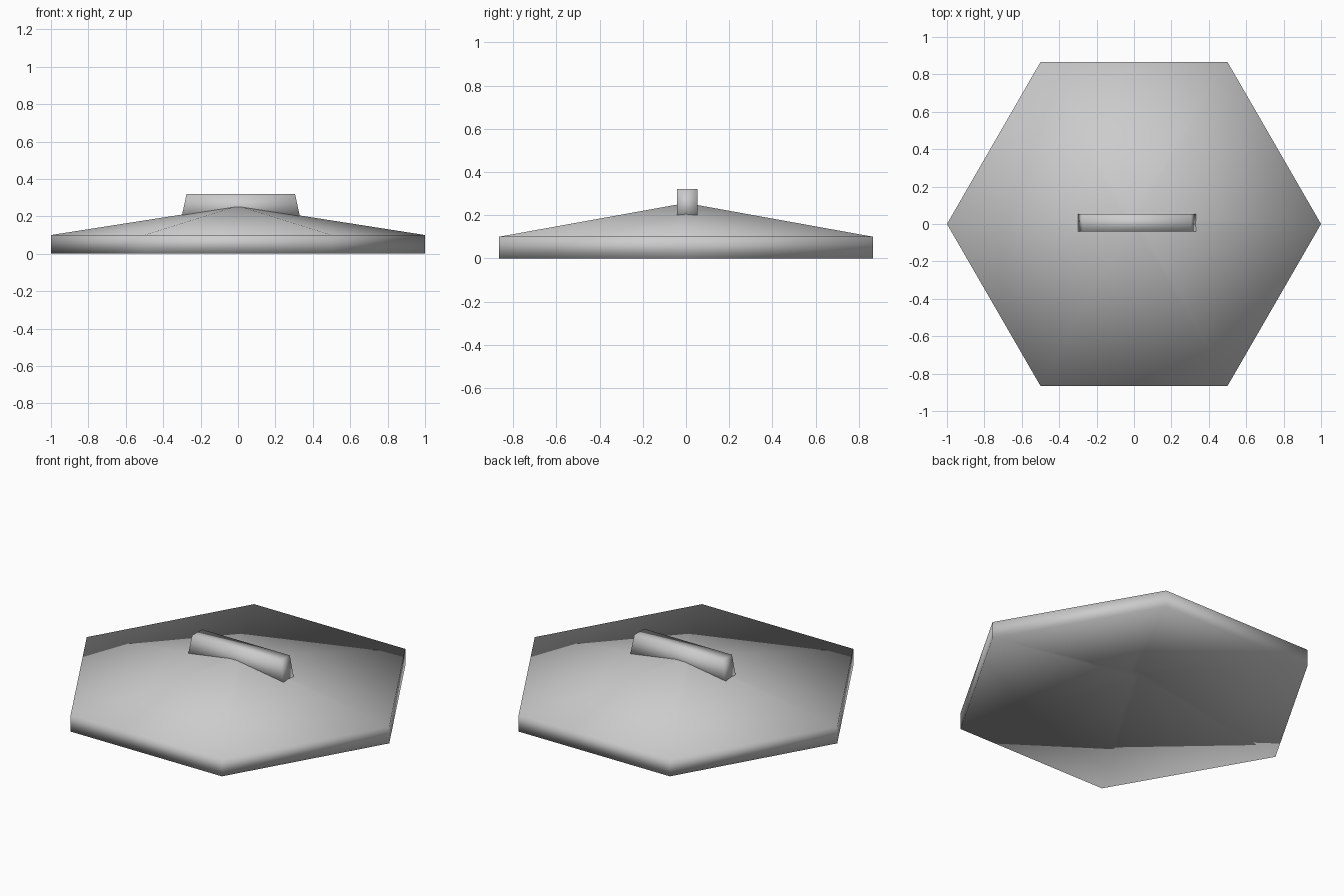
import bpy
import bmesh
import math

cube = bpy.data.objects.get("Cube")
if cube:
    bpy.data.objects.remove(cube, do_unlink=True)

grey = bpy.data.materials.new("plain grey")
grey.use_nodes = True
COLOUR = (0.6, 0.6, 0.6, 1.0)
grey.diffuse_color = COLOUR
grey.node_tree.nodes["Principled BSDF"].inputs["Base Color"].default_value = COLOUR


def loft(name, rings):
    """Closed solid through rings of points, capped at both ends, smooth shaded."""
    bm = bmesh.new()
    loops = [[bm.verts.new(p) for p in ring] for ring in rings]
    count = len(loops[0])
    for low, high in zip(loops, loops[1:]):
        for i in range(count):
            j = (i + 1) % count
            bm.faces.new((low[i], low[j], high[j], high[i]))
    bm.faces.new(loops[0][::-1])
    bm.faces.new(loops[-1])
    bmesh.ops.recalc_face_normals(bm, faces=bm.faces)
    for face in bm.faces:
        face.smooth = True
    mesh = bpy.data.meshes.new(name)
    bm.to_mesh(mesh)
    bm.free()
    mesh.materials.append(grey)
    obj = bpy.data.objects.new(name, mesh)
    bpy.context.collection.objects.link(obj)
    return obj


def hexagon(radius, z):
    return [(radius * math.cos(i * math.pi / 3), radius * math.sin(i * math.pi / 3), z)
            for i in range(6)]


def rectangle(half_x, half_y, z):
    return [(sx * half_x, sy * half_y, z) for sx, sy in ((-1, -1), (1, -1), (1, 1), (-1, 1))]


# Six-sided lid of even thickness: hollow underside, upright rim, shallow slope, tiny flat tip
loft("lid", [hexagon(0.04, 0.15), hexagon(1, 0), hexagon(1, 0.1), hexagon(0.04, 0.25)])

# Tapered bar handle sunk into the slope, slightly off centre
handle = loft("handle", [rectangle(0.318, 0.047, 0.19), rectangle(0.29, 0.047, 0.32)])
handle.location = (0.015, 0.006, 0)
